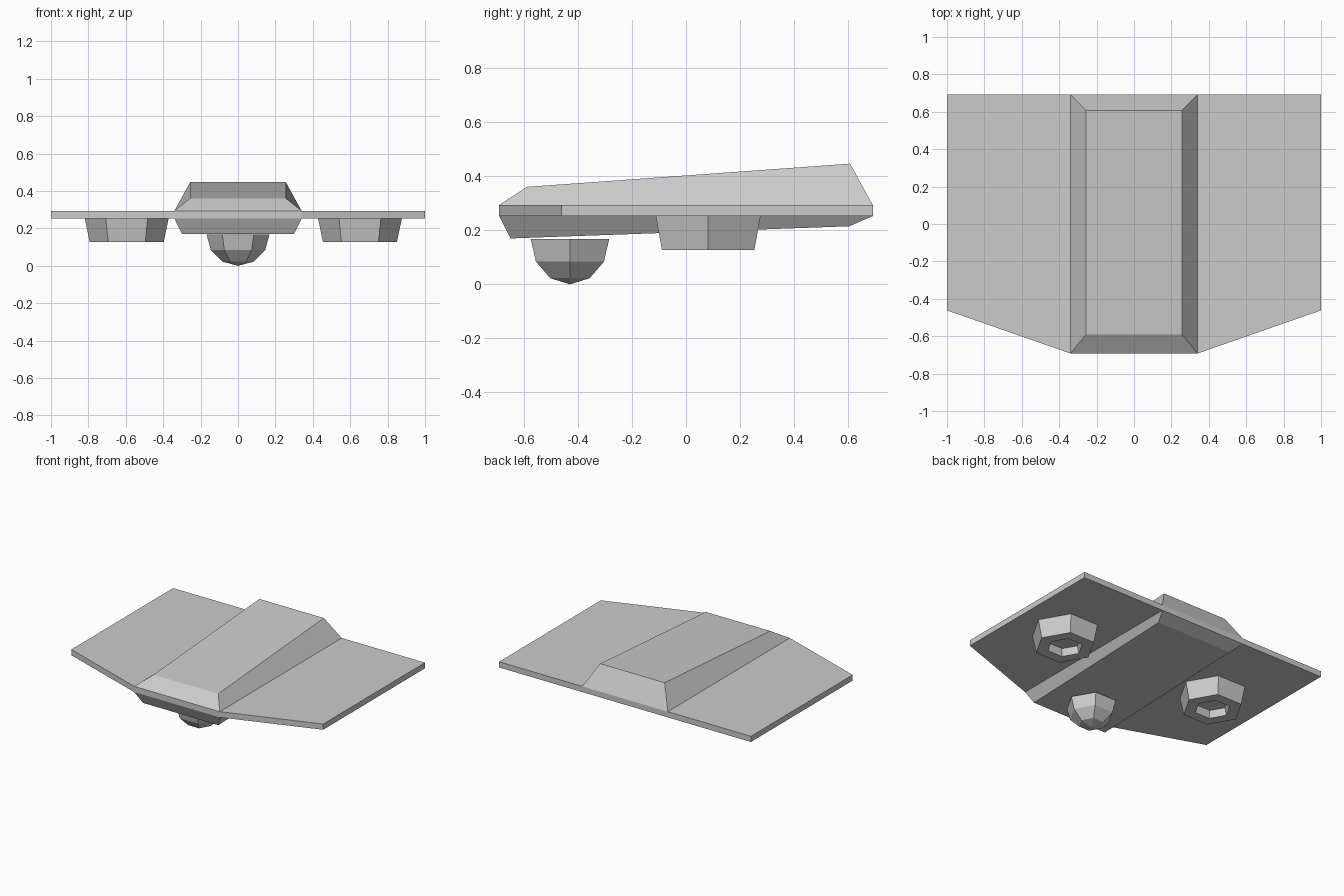
import bpy, bmesh, math

if "Cube" in bpy.data.objects:
    bpy.data.objects.remove(bpy.data.objects["Cube"])


def loft(name, rings, cap_start=True, cap_end=True):
    """Skin a list of equal-length vertex rings and cap the ends."""
    bm = bmesh.new()
    loops = [[bm.verts.new(p) for p in ring] for ring in rings]
    for a, b in zip(loops, loops[1:]):
        for i in range(len(a)):
            j = (i + 1) % len(a)
            bm.faces.new((a[i], a[j], b[j], b[i]))
    if cap_start:
        bm.faces.new(loops[0])
    if cap_end:
        bm.faces.new(loops[-1])
    bmesh.ops.recalc_face_normals(bm, faces=bm.faces)
    mesh = bpy.data.meshes.new(name)
    bm.to_mesh(mesh)
    bm.free()
    obj = bpy.data.objects.new(name, mesh)
    bpy.context.collection.objects.link(obj)
    return obj


def rect(hx, y0, z0, y1, z1):
    return [(-hx, y0, z0), (hx, y0, z0), (hx, y1, z1), (-hx, y1, z1)]


def hexagon(cx, cy, r, z):
    return [(cx + r * math.cos(i * math.pi / 3),
             cy + r * math.sin(i * math.pi / 3), z) for i in range(6)]


# Flat wing plate with swept front edges
BOTTOM, TOP = 0.253, 0.294
outline = [(-1, 0.692), (-1, -0.462), (-0.34, -0.692),
           (0.34, -0.692), (1, -0.462), (1, 0.692)]
loft("wing_plate", [[(x, y, z) for x, y in outline] for z in (BOTTOM, TOP)])

# Sloped upper and lower hull blocks
loft("upper_hull", [rect(0.34, -0.692, TOP, 0.692, TOP),
                    rect(0.256, -0.59, 0.361, 0.608, 0.447)])
loft("lower_hull", [rect(0.34, -0.692, BOTTOM, 0.692, BOTTOM),
                    rect(0.30, -0.65, 0.17, 0.605, 0.215)])

# Hexagonal thrusters with a recessed nozzle
for side, cx in (("left", -0.595), ("right", 0.652)):
    loft(side + "_thruster", [hexagon(cx, 0.082, r, z) for r, z in (
        (0.224, BOTTOM), (0.198, 0.128), (0.117, 0.128), (0.105, 0.18))])

# Six-sided half ball under the nose
R = 0.168
angles = [math.radians(a) for a in (0, 30, 60, 89.9)]
loft("nose_ball", [hexagon(0, -0.43, R * math.cos(a), R - R * math.sin(a))
                   for a in angles])
